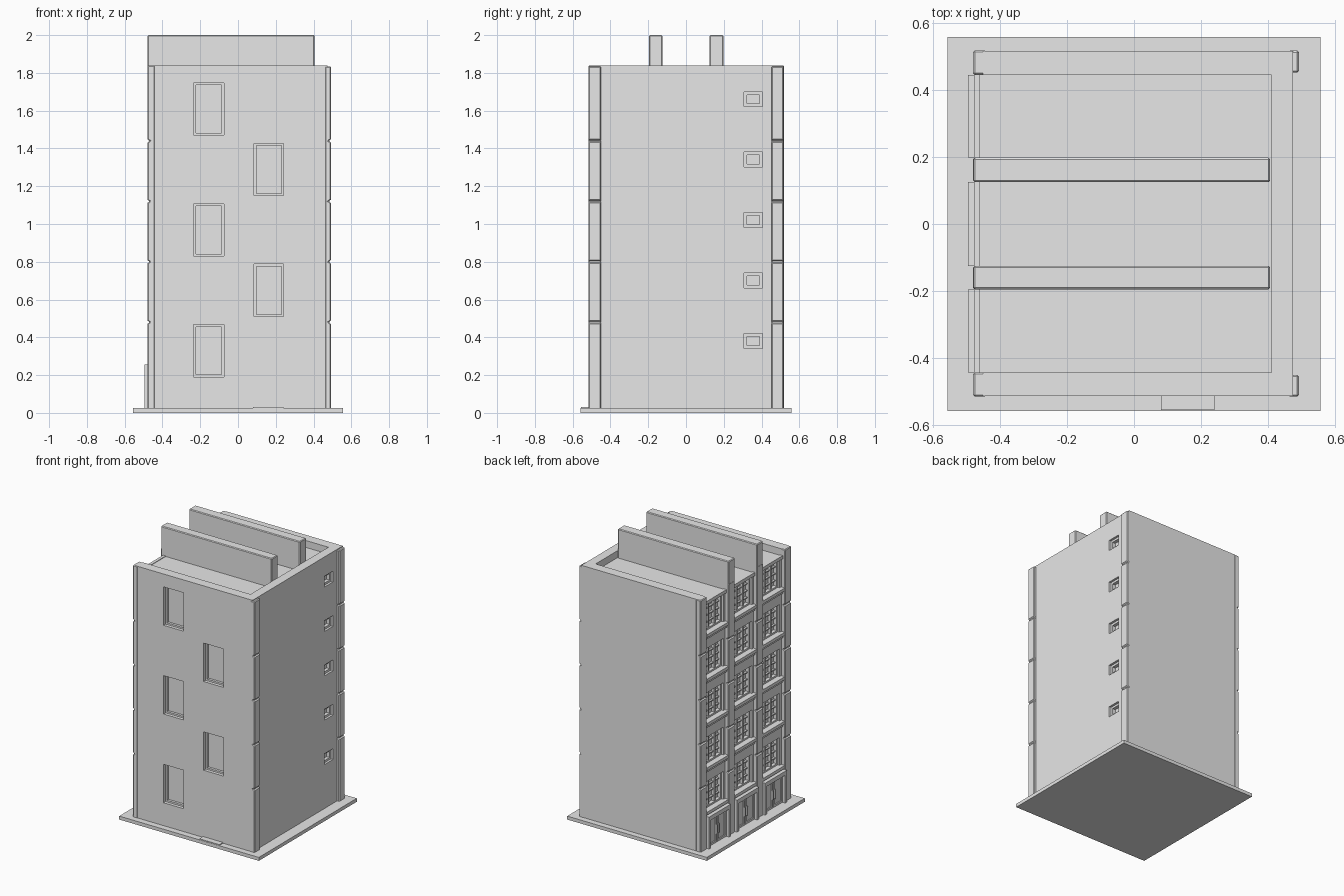
import bpy, bmesh

cube = bpy.data.objects.get("Cube")
if cube:
    bpy.data.objects.remove(cube, do_unlink=True)

GREY = (0.8, 0.8, 0.8, 1)
mat = bpy.data.materials.new("plain_grey")
mat.use_nodes = True
mat.diffuse_color = GREY
mat.node_tree.nodes["Principled BSDF"].inputs["Base Color"].default_value = GREY

FLOOR = 0.32
FLOORS = range(5)
GROUND = 0.025
ROOF, PARAPET, TOP = 1.79, 1.84, 2.0
PIERS = [(-0.515, -0.443), (-0.195, -0.125), (0.125, 0.198), (0.445, 0.518)]
BAYS = [(a[1], b[0]) for a, b in zip(PIERS, PIERS[1:])]


def finish(name, bm, bevel=0):
    bmesh.ops.recalc_face_normals(bm, faces=bm.faces[:])
    mesh = bpy.data.meshes.new(name)
    bm.to_mesh(mesh)
    bm.free()
    mesh.materials.append(mat)
    obj = bpy.data.objects.new(name, mesh)
    bpy.context.collection.objects.link(obj)
    if bevel:
        mod = obj.modifiers.new("bevel", "BEVEL")
        mod.width, mod.segments = bevel, 1
        mod.limit_method, mod.angle_limit = "ANGLE", 1.1
    return obj


def add_box(bm, x, y, z):
    verts = bmesh.ops.create_cube(bm, size=1)["verts"]
    for v in verts:
        v.co = [(lo + hi) / 2 + c * (hi - lo) for c, (lo, hi) in zip(v.co, (x, y, z))]


def boxes(name, items, bevel=0):
    bm = bmesh.new()
    for item in items:
        add_box(bm, *item)
    return finish(name, bm, bevel)


def ring(u, v, t):
    """Four (u, v) bars framing a rectangle, t wide."""
    return [((u[0], u[0] + t), v), ((u[1] - t, u[1]), v),
            ((u[0] + t, u[1] - t), (v[0], v[0] + t)),
            ((u[0] + t, u[1] - t), (v[1] - t, v[1]))]


def grooved_pier(name, outer, inner, y, top):
    """Vertical strip with a V groove at every storey line."""
    s = 1 if outer > inner else -1
    pts = [(inner, 0.02), (outer, 0.02)]
    for i in range(4):
        z = 0.48 + i * FLOOR
        pts += [(outer, z - 0.009), (outer - s * 0.012, z), (outer, z + 0.009)]
    pts += [(outer, top), (inner, top)]
    bm = bmesh.new()
    face = bm.faces.new([bm.verts.new((px, y[0], pz)) for px, pz in pts])
    ext = bmesh.ops.extrude_face_region(bm, geom=[face])["geom"]
    for v in ext:
        if isinstance(v, bmesh.types.BMVert):
            v.co.y = y[1]
    finish(name, bm, 0.005)


# Ground slab and side step
boxes("ground_slab", [((-0.557, 0.557), (-0.558, 0.558), (0, GROUND))])
boxes("side_step", [((0.08, 0.24), (-0.555, -0.51), (0.02, 0.031))])

# Openings: stair windows, small windows, facade windows, roof well
stair = [((-0.235, -0.075) if i % 2 == 0 else (0.085, 0.242),
          (0.19 + i * FLOOR, 0.467 + i * FLOOR)) for i in FLOORS]
small = [((0.308, 0.404), (0.342 + i * FLOOR, 0.42 + i * FLOOR)) for i in FLOORS]
bay_windows = [((a + 0.018, b - 0.018), (0.285 + i * FLOOR, 0.485 + i * FLOOR))
               for a, b in BAYS for i in FLOORS]

cuts = [(x, (-0.6, -0.472), z) for x, z in stair]
cuts += [((0.435, 0.6), y, z) for y, z in small]
cuts += [((-0.6, -0.41), y, z) for y, z in bay_windows]
cuts.append(((-0.6, 0.41), (PIERS[0][1], PIERS[3][0]), (ROOF, 2.2)))

# Main block with the openings cut away
block = boxes("main_block", [((-0.45, 0.475), (-0.513, 0.516), (0.02, PARAPET))])
cutter = boxes("cutter", cuts)
cutter.hide_render = True
mod = block.modifiers.new("openings", "BOOLEAN")
mod.operation, mod.solver, mod.object = "DIFFERENCE", "EXACT", cutter
bpy.context.view_layer.objects.active = block
bpy.ops.object.modifier_apply(modifier=mod.name)
bpy.data.objects.remove(cutter, do_unlink=True)

# Window frames on the plain sides
boxes("stair_window_frames", [(u, (-0.49, -0.468), v)
                              for x, z in stair for u, v in ring(x, z, 0.012)])
boxes("small_window_frames", [((0.43, 0.459), u, v)
                              for y, z in small for u, v in ring(y, z, 0.016)])

# Facade piers, roof fins and corner strips
for n, y in enumerate(PIERS):
    grooved_pier(f"facade_pier_{n + 1}", -0.48, -0.44, y, PARAPET)
for n, y in enumerate(PIERS[1:3]):
    boxes(f"roof_fin_{n + 1}", [((-0.479, 0.406), y, (ROOF - 0.01, TOP))], 0.005)
for side, y in (("front", (-0.515, -0.45)), ("back", (0.452, 0.517))):
    grooved_pier(f"{side}_corner_strip", 0.492, 0.46, y, PARAPET - 0.006)

# Facade window grids
bars = []
for y, z in bay_windows:
    bars += [((-0.435, -0.405), u, v) for u, v in ring(y, z, 0.012)]
    w, h = y[1] - y[0], z[1] - z[0]
    for k in (1, 2):
        c = y[0] + w * k / 3
        bars.append(((-0.43, -0.405), (c - 0.006, c + 0.006), z))
    for k in (1, 2, 3):
        c = z[0] + h * k / 4
        bars.append(((-0.424, -0.405), y, (c - 0.004, c + 0.004)))
boxes("facade_window_grids", bars)

# Stepped sills under each facade window and cornice along the roof edge
sills, cornice = [], []
for a, b in BAYS:
    for i in FLOORS:
        z = 0.285 + i * FLOOR
        sills.append(((-0.478, -0.44), (a, b), (z - 0.022, z)))
        sills.append(((-0.465, -0.44), (a, b), (z - 0.042, z - 0.022)))
    cornice.append(((-0.462, -0.44), (a, b), (ROOF - 0.02, ROOF + 0.004)))
boxes("window_sills", sills)
boxes("roof_cornice", cornice)

# Shop fronts: surround, double doors and handles in each bay
surround, doors, handles = [], [], []
for a, b in BAYS:
    m = (a + b) / 2
    surround += [((-0.495, -0.44), (a, a + 0.02), (0.02, 0.255)),
                 ((-0.495, -0.44), (b - 0.02, b), (0.02, 0.255)),
                 ((-0.495, -0.44), (a + 0.02, b - 0.02), (0.225, 0.255))]
    for y in ((a + 0.02, m - 0.002), (m + 0.002, b - 0.02)):
        doors.append(((-0.466, -0.44), y, (0.02, 0.225)))
        doors += [((-0.474, -0.46), u, v) for u, v in ring(y, (0.026, 0.225), 0.014)]
    for s in (-1, 1):
        c = m + s * 0.012
        handles.append(((-0.484, -0.47), (c - 0.004, c + 0.004), (0.09, 0.155)))
boxes("shop_surrounds", surround)
boxes("shop_doors", doors)
boxes("door_handles", handles)
